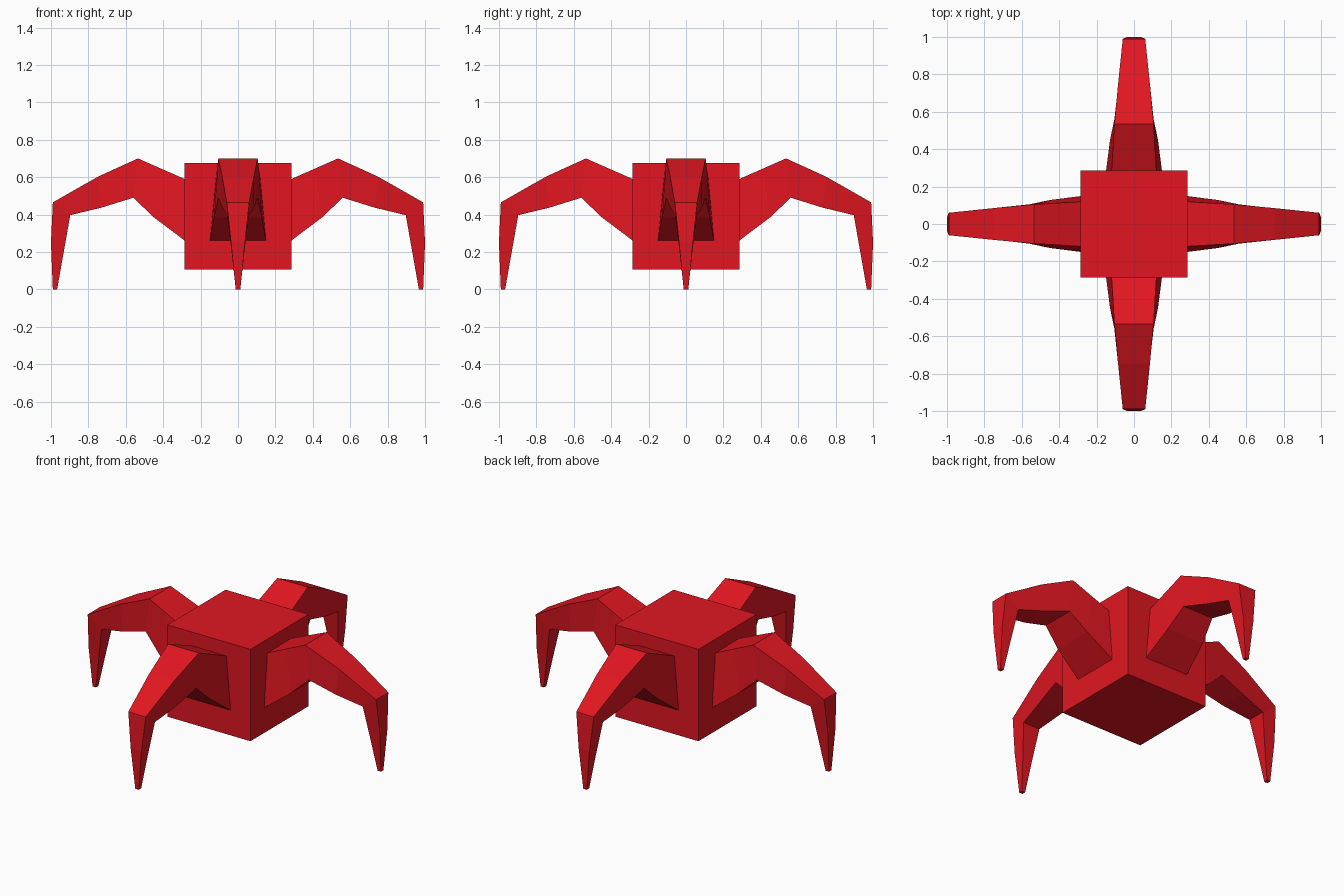
import bpy, bmesh, math
from mathutils import Matrix

if "Cube" in bpy.data.objects:
    bpy.data.objects.remove(bpy.data.objects["Cube"])

red = bpy.data.materials.new("red")
red.diffuse_color = (0.75, 0.008, 0.015, 1)
red.use_nodes = True
red.node_tree.nodes["Principled BSDF"].inputs["Base Color"].default_value = red.diffuse_color


def finish(bm, name):
    bmesh.ops.recalc_face_normals(bm, faces=bm.faces)
    me = bpy.data.meshes.new(name)
    bm.to_mesh(me)
    bm.free()
    me.materials.append(red)
    ob = bpy.data.objects.new(name, me)
    bpy.context.collection.objects.link(ob)
    return ob


# Cube body
bm = bmesh.new()
bmesh.ops.create_cube(bm, size=0.57, matrix=Matrix.Translation((0, 0, 0.39)))
finish(bm, "body")

# Leg cross-sections from root to foot:
# outer/top (x, z, half width), inner/bottom (x, z, half width)
SECTIONS = [
    ((0.28, 0.588, 0.12), (0.28, 0.257, 0.15)),
    ((0.41, 0.645, 0.112), (0.45, 0.385, 0.128)),
    ((0.535, 0.70, 0.105), (0.56, 0.49, 0.105)),
    ((0.75, 0.602, 0.085), (0.73, 0.437, 0.085)),
    ((0.99, 0.465, 0.06), (0.897, 0.397, 0.058)),
    ((1.0, 0.25, 0.037), (0.93, 0.21, 0.035)),
    ((0.99, 0.0, 0.012), (0.967, 0.0, 0.012)),
]


def leg(name, angle):
    bm = bmesh.new()
    rings = []
    for (xo, zo, wo), (xi, zi, wi) in SECTIONS:
        rings.append([bm.verts.new(p) for p in
                      ((xo, -wo, zo), (xo, wo, zo), (xi, wi, zi), (xi, -wi, zi))])
    for a, b in zip(rings, rings[1:]):
        for i in range(4):
            j = (i + 1) % 4
            bm.faces.new((a[i], a[j], b[j], b[i]))
    bm.faces.new(rings[0])
    bm.faces.new(rings[-1])
    bmesh.ops.rotate(bm, verts=bm.verts, matrix=Matrix.Rotation(angle, 3, 'Z'))
    finish(bm, name)


# Four identical legs around the body
for k, side in enumerate(("right", "back", "left", "front")):
    leg(side + "_leg", k * math.pi / 2)
